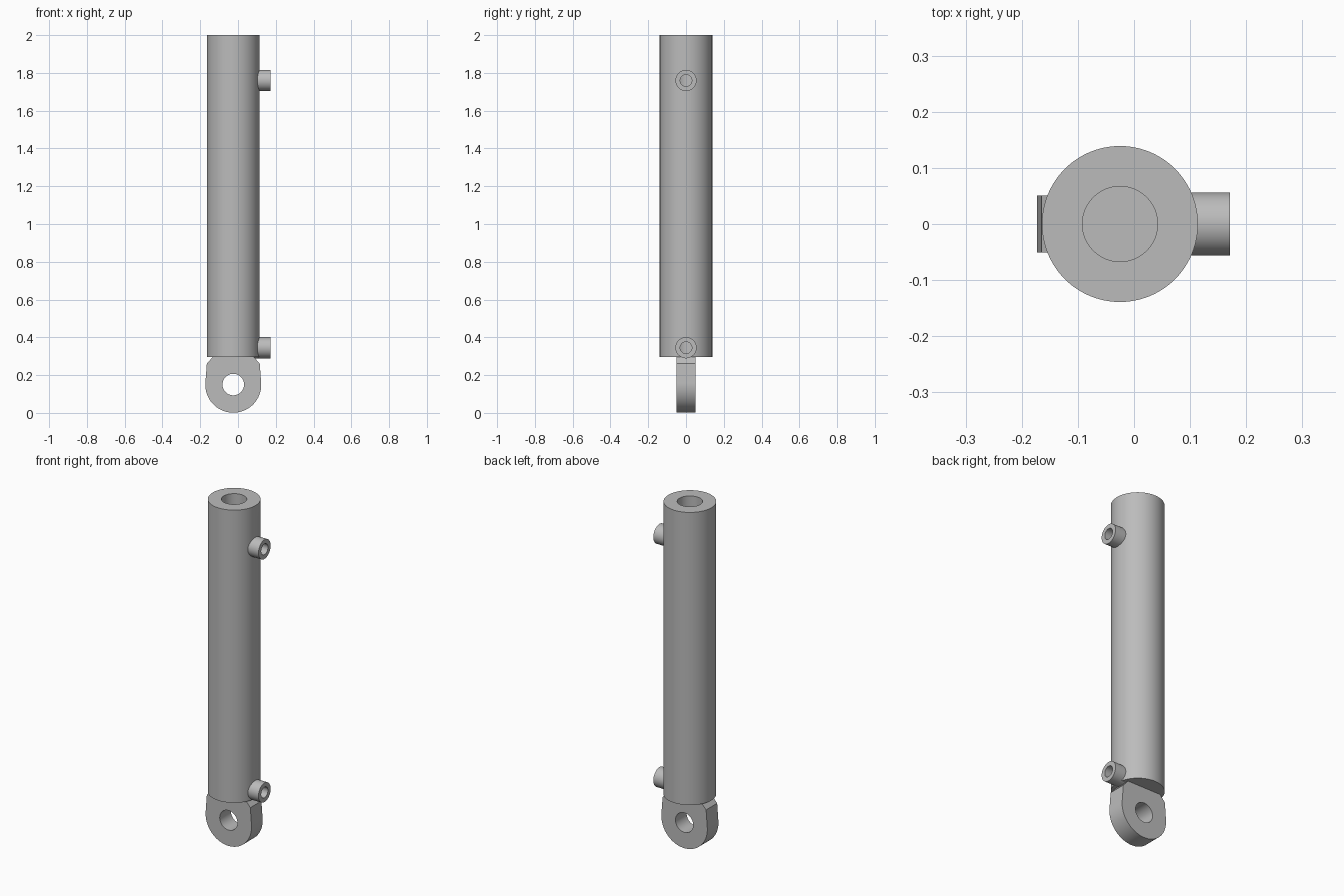
import bpy
import bmesh
from math import sin, cos, radians, pi
from mathutils import Matrix, Vector

AXIS = -0.025       # x of the barrel axis
PORT_HEIGHTS = {"lower_port": 0.345, "upper_port": 1.76}
EYE_Z = 0.15

old = bpy.data.objects.get("Cube")
if old:
    bpy.data.objects.remove(old, do_unlink=True)

steel = bpy.data.materials.new("grey_steel")
steel.use_nodes = True
colour = (0.5, 0.5, 0.5, 1)
steel.diffuse_color = colour
steel.node_tree.nodes["Principled BSDF"].inputs["Base Color"].default_value = colour


def add_object(name, bm):
    bmesh.ops.recalc_face_normals(bm, faces=bm.faces)
    mesh = bpy.data.meshes.new(name)
    bm.to_mesh(mesh)
    bm.free()
    mesh.materials.append(steel)
    obj = bpy.data.objects.new(name, mesh)
    bpy.context.collection.objects.link(obj)
    return obj


def rod(name, start, end, radius, segments=64):
    """Solid cylinder between two points."""
    start, end = Vector(start), Vector(end)
    span = end - start
    turn = span.to_track_quat('Z', 'Y').to_matrix().to_4x4()
    bm = bmesh.new()
    bmesh.ops.create_cone(bm, cap_ends=True, segments=segments, radius1=radius,
                          radius2=radius, depth=span.length,
                          matrix=Matrix.Translation((start + end) / 2) @ turn)
    return add_object(name, bm)


def select_only(obj):
    bpy.ops.object.select_all(action='DESELECT')
    obj.select_set(True)
    bpy.context.view_layer.objects.active = obj


def drill(obj, cutter):
    select_only(obj)
    mod = obj.modifiers.new("drill", 'BOOLEAN')
    mod.operation = 'DIFFERENCE'
    mod.solver = 'EXACT'
    mod.object = cutter
    bpy.ops.object.modifier_apply(modifier=mod.name)


# Barrel with its long blind bore
barrel = rod("barrel", (AXIS, 0, 0.297), (AXIS, 0, 2), 0.139, 96)
bore = rod("bore_cutter", (AXIS, 0, 0.31), (AXIS, 0, 2.1), 0.067)
drill(barrel, bore)
parts, cutters = [barrel], [bore]

# Hose ports, drilled through into the bore
for name, z in PORT_HEIGHTS.items():
    port = rod(name, (0.07, 0, z), (0.171, 0, z), 0.056)
    hole = rod(name + "_cutter", (AXIS, 0, z), (0.25, 0, z), 0.031, 48)
    drill(port, hole)
    drill(barrel, hole)
    parts.append(port)
    cutters.append(hole)

# Mounting eye: round bottom, slightly tapered sides, chamfered shoulders
profile = []
for i in range(49):
    a = radians(176) + radians(188) * i / 48
    profile.append((0.148 * cos(a), EYE_Z + 0.148 * sin(a)))
profile += [(0.140, 0.262), (0.107, 0.299), (-0.107, 0.299), (-0.140, 0.262)]
bm = bmesh.new()
face = bm.faces.new([bm.verts.new((AXIS + x, -0.051, z - 0.001)) for x, z in profile])
side = bmesh.ops.extrude_face_region(bm, geom=[face])["geom"]
bmesh.ops.translate(bm, vec=(0, 0.102, 0),
                    verts=[g for g in side if isinstance(g, bmesh.types.BMVert)])
eye = add_object("mounting_eye", bm)
pin_hole = rod("pin_hole_cutter", (AXIS, -0.2, EYE_Z), (AXIS, 0.2, EYE_Z), 0.057)
drill(eye, pin_hole)
parts.append(eye)
cutters.append(pin_hole)

# Drop the cutters and smooth the round walls
for cutter in cutters:
    bpy.data.objects.remove(cutter, do_unlink=True)
for part in parts:
    select_only(part)
    bpy.ops.object.shade_smooth_by_angle(angle=pi / 6)
